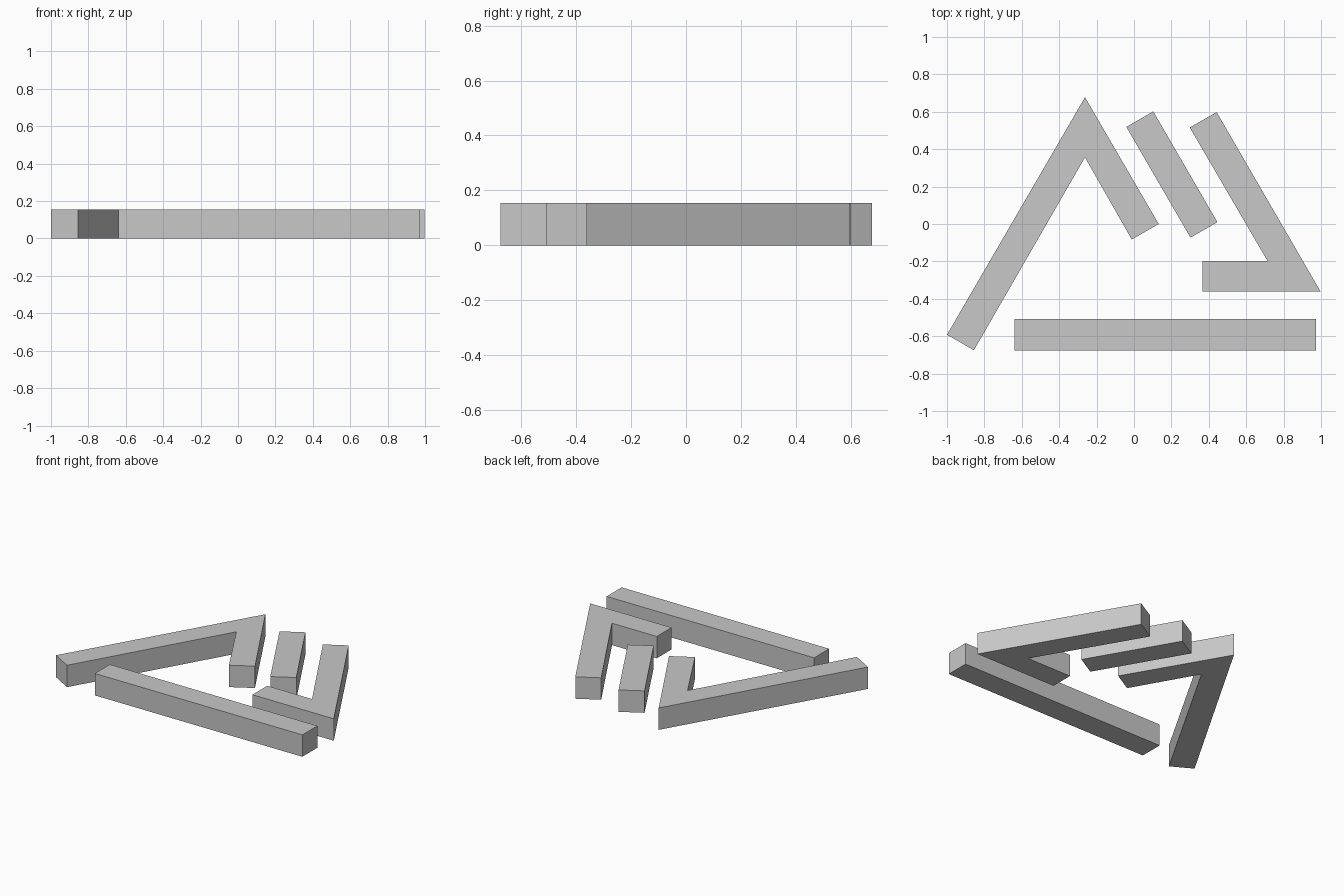
import bpy
import bmesh

if "Cube" in bpy.data.objects:
    bpy.data.objects.remove(bpy.data.objects["Cube"], do_unlink=True)

HEIGHT = 0.154

# Plain grey for every part
grey = bpy.data.materials.new("grey")
grey.use_nodes = True
colour = (0.58, 0.58, 0.58, 1)
grey.diffuse_color = colour
grey.node_tree.nodes["Principled BSDF"].inputs["Base Color"].default_value = colour


def extruded_part(name, outline):
    """Raise a flat outline from the ground to the common height."""
    bm = bmesh.new()
    base = bm.faces.new([bm.verts.new((x, y, 0)) for x, y in outline])
    raised = bmesh.ops.extrude_face_region(bm, geom=[base], use_keep_orig=True)
    for item in raised["geom"]:
        if isinstance(item, bmesh.types.BMVert):
            item.co.z = HEIGHT
    bmesh.ops.recalc_face_normals(bm, faces=bm.faces)
    mesh = bpy.data.meshes.new(name)
    bm.to_mesh(mesh)
    bm.free()
    mesh.materials.append(grey)
    obj = bpy.data.objects.new(name, mesh)
    bpy.context.collection.objects.link(obj)
    return obj


# Long left arm folded over the top corner
extruded_part("left_chevron", [
    (-1, -0.592), (-0.262, 0.678), (0.132, 0), (-0.012, -0.083),
    (-0.262, 0.356), (-0.856, -0.675)])

# Short slanted bar between the two folded arms
extruded_part("middle_bar", [
    (-0.041, 0.519), (0.103, 0.602), (0.446, 0.01), (0.302, -0.073)])

# Right arm folded back at the lower right corner
extruded_part("right_hook", [
    (0.298, 0.516), (0.442, 0.598), (0.998, -0.362), (0.366, -0.362),
    (0.366, -0.198), (0.714, -0.198)])

# Straight bar along the front
extruded_part("front_bar", [
    (-0.64, -0.675), (0.973, -0.675), (0.973, -0.509), (-0.64, -0.509)])
